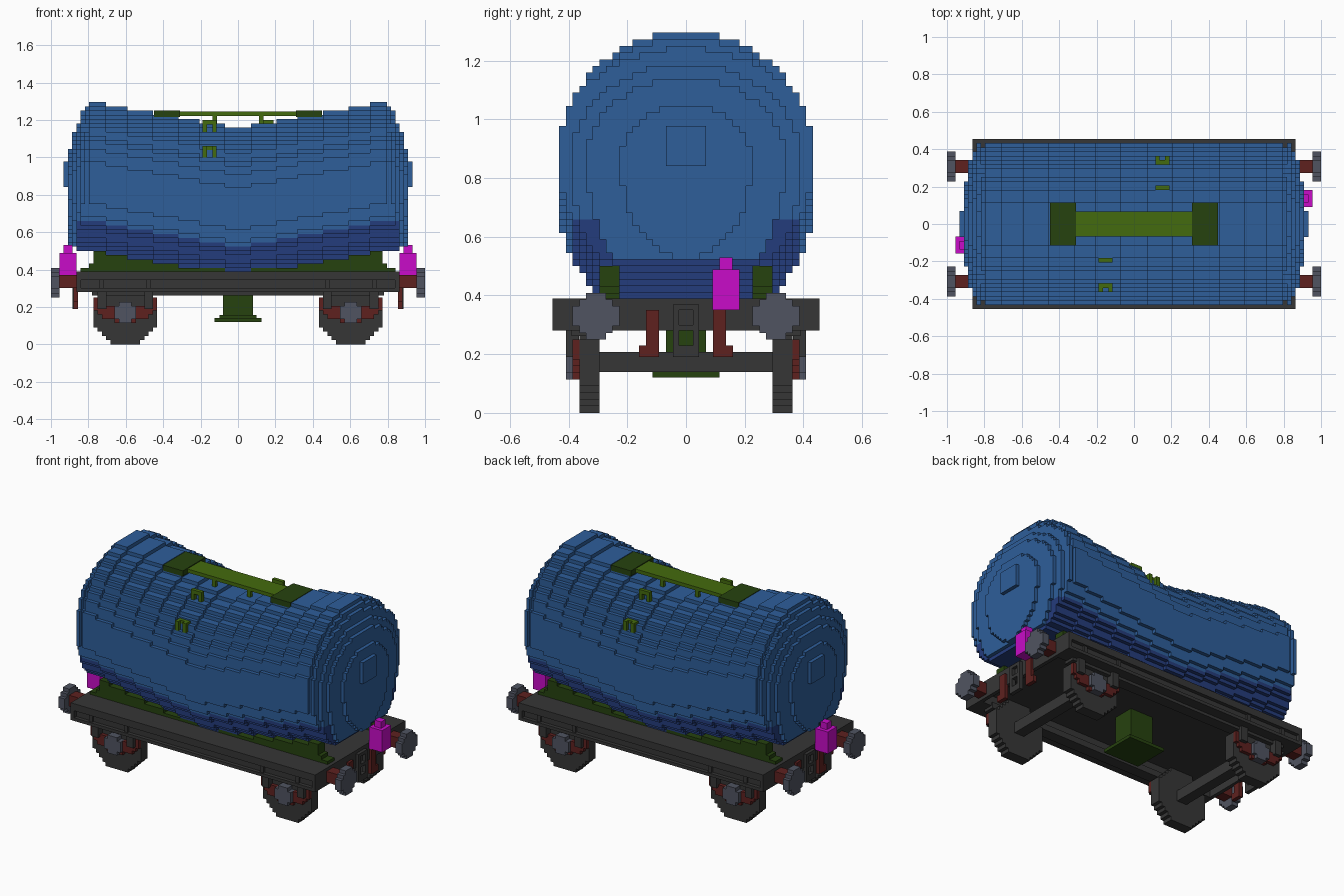
import bpy, bmesh, math

cube = bpy.data.objects.get("Cube")
if cube:
    bpy.data.objects.remove(cube, do_unlink=True)

V = 2 / 88  # edge length of one block


def material(name, rgb):
    lin = [((c / 255 + 0.055) / 1.055) ** 2.4 if c > 10 else c / 255 / 12.92 for c in rgb]
    m = bpy.data.materials.new(name)
    m.use_nodes = True
    m.diffuse_color = (*lin, 1)
    m.node_tree.nodes["Principled BSDF"].inputs["Base Color"].default_value = (*lin, 1)
    return m


BLUE = material("tank_blue", (46, 94, 154))
NAVY = material("navy_blue", (36, 60, 124))
DARK = material("charcoal", (54, 54, 54))
GREY = material("steel_grey", (80, 84, 97))
RED = material("rust_red", (94, 33, 31))
PINK = material("magenta", (200, 12, 200))
LIME = material("olive_green", (68, 107, 14))
GREEN = material("dark_green", (38, 66, 15))


def finish(name, bm, mats):
    me = bpy.data.meshes.new(name)
    bm.to_mesh(me)
    bm.free()
    for m in mats:
        me.materials.append(m)
    ob = bpy.data.objects.new(name, me)
    bpy.context.collection.objects.link(ob)
    return ob


def boxes(name, mat, *spans):
    """One object from boxes given as (x0, x1, y0, y1, z0, z1)."""
    bm = bmesh.new()
    for x0, x1, y0, y1, z0, z1 in spans:
        for v in bmesh.ops.create_cube(bm, size=1)["verts"]:
            v.co = ((x0 + x1) / 2 + v.co.x * abs(x1 - x0),
                    (y0 + y1) / 2 + v.co.y * abs(y1 - y0),
                    (z0 + z1) / 2 + v.co.z * abs(z1 - z0))
    return finish(name, bm, [mat])


def blocks(name, mats, xr, yr, zr, rule):
    """Blocky solid: rule(x, y, z) at block centres gives a material index or None."""
    cells = {}
    for i in range(*xr):
        for j in range(*yr):
            for k in range(*zr):
                m = rule(i + 0.5, j + 0.5, k + 0.5)
                if m is not None:
                    cells[i, j, k] = m
    bm = bmesh.new()
    verts = {}

    def vert(p):
        if p not in verts:
            verts[p] = bm.verts.new([c * V for c in p])
        return verts[p]

    for c, m in cells.items():
        for axis in range(3):
            for side in (0, 1):
                n = list(c)
                n[axis] += 2 * side - 1
                if tuple(n) in cells:
                    continue
                u, w = (axis + 1) % 3, (axis + 2) % 3
                quad = []
                for a, b in ((0, 0), (1, 0), (1, 1), (0, 1)):
                    p = list(c)
                    p[axis] += side
                    p[u] += a
                    p[w] += b
                    quad.append(vert(tuple(p)))
                bm.faces.new(quad if side else quad[::-1]).material_index = m
    return finish(name, bm, mats)


# Tank: stepped barrel sagging to the middle, with domed ends and navy lower sides
def sag(x):
    return -round(6 * max(0, 1 - abs(x) * V / 0.78))


DOME = {35: 18.2, 36: 16.7, 37: 14.3, 38: 12.3, 39: 8.2}


def tank_rule(x, y, z):
    s, i = sag(x), int(abs(x))
    dz = z - 38 - s
    if z < (23 if i >= 38 else 22) + s or z < 17 or math.hypot(y, dz) > 19.2:
        return None
    if i >= 40:
        return 0 if abs(y) < 3 and 37 < z < 43 else None
    if i in DOME:
        lift = dz if dz > 0 else dz * 0.55
        wide = y * 0.83 if i > 35 else y
        if math.hypot(wide, lift) > DOME[i]:
            return None
    return 1 if z < 29 + s and i < 38 else 0


blocks("tank", [BLUE, NAVY], (-41, 41), (-20, 20), (16, 58), tank_rule)


# Saddle walls carrying the tank
def saddle_rule(x, y, z):
    a = abs(x)
    top = 22 + sag(x) if a < 34 else 20 - (a - 34)
    return 0 if 10 < abs(y) < 13 and z < max(top, 18) else None


blocks("saddles", [GREEN], (-37, 37), (-14, 14), (17, 23), saddle_rule)

# Underframe
boxes("deck", DARK, (-0.86, 0.86, -0.455, 0.455, 0.345, 0.39))
for s, side in ((-1, "right"), (1, "left")):
    boxes(f"sole_bar_{side}", DARK,
          (-0.84, 0.84, s * 0.33, s * 0.432, 0.28, 0.36),
          (-0.84, 0.84, s * 0.33, s * 0.455, 0.28, 0.30),
          (-0.78, 0.78, s * 0.32, s * 0.39, 0.262, 0.30),
          *[(x - 0.012, x + 0.012, s * 0.42, s * 0.445, 0.29, 0.35) for x in (-0.73, -0.48, 0.48, 0.73)])

# Running gear
for sx, end in ((-1, "rear"), (1, "front")):
    cx = 26.5 * sx
    xr = (19, 34) if sx > 0 else (-34, -19)
    boxes(f"axle_{end}", DARK, (cx * V - 0.034, cx * V + 0.034, -0.30, 0.30, 0.14, 0.208))
    for sy, side in ((-1, "right"), (1, "left")):
        tag = f"{end}_{side}"

        def rows(a, b):
            return (a, b) if sy > 0 else (-b, -a)

        blocks(f"wheel_{tag}", [DARK], xr, rows(13, 16), (0, 15),
               lambda x, y, z: 0 if math.hypot(x - cx, z - 7.5) < 7.65 else None)
        blocks(f"axle_box_{tag}", [GREY], xr, rows(16, 18), (4, 11),
               lambda x, y, z: 0 if math.hypot(x - cx, z - 7.5) < 2.3 else None)
        blocks(f"leaf_spring_{tag}", [RED], xr, rows(16, 17), (3, 12),
               lambda x, y, z: 0 if abs(x - cx) < 7.5 and abs(z - 6.6 - 0.05 * (x - cx) ** 2) < 1.5 else None)
        boxes(f"spring_hanger_{tag}", DARK,
              *[(cx * V + d - 0.023, cx * V + d + 0.023, sy * 0.364, sy * 0.409, 0.19, 0.29)
                for d in (-0.125, 0.125)])

        # Buffers
        boxes(f"buffer_shank_{tag}", RED, (sx * 0.86, sx * 0.96, sy * 0.273, sy * 0.341, 0.30, 0.37))
        blocks(f"buffer_head_{tag}", [GREY], (42, 44) if sx > 0 else (-44, -42), rows(10, 17), (11, 18),
               lambda x, y, z: 0 if math.hypot(y - 13.5 * sy, z - 14.5) < 3.5 else None)

        # Brake hoses
        boxes(f"brake_hose_{tag}", RED,
              (sx * 0.855, sx * 0.88, sy * 0.092, sy * 0.137, 0.19, 0.35),
              (sx * 0.855, sx * 0.88, sy * 0.092, sy * 0.16, 0.19, 0.23))

    # Headstock and coupling link
    boxes(f"headstock_{end}", DARK, (sx * 0.84, sx * 0.864, -0.455, 0.455, 0.28, 0.39))
    boxes(f"coupling_{end}", DARK,
          (sx * 0.86, sx * 0.885, -0.045, -0.023, 0.19, 0.37),
          (sx * 0.86, sx * 0.885, 0.023, 0.045, 0.19, 0.37),
          *[(sx * 0.86, sx * 0.885, -0.023, 0.023, a, b)
            for a, b in ((0.19, 0.23), (0.28, 0.30), (0.35, 0.37))])

    # Tail lamp
    y0 = 0.091 if sx > 0 else -0.159
    boxes(f"lamp_{end}", PINK,
          (sx * 0.864, sx * 0.955, y0, y0 + 0.091, 0.35, 0.489),
          (sx * 0.886, sx * 0.932, y0 + 0.023, y0 + 0.068, 0.489, 0.53))

# Discharge pipe under the frame
boxes("outlet", GREEN,
      (-0.08, 0.08, -0.068, 0.068, 0.155, 0.35),
      (-0.10, 0.10, -0.09, 0.09, 0.136, 0.158),
      (-0.125, 0.125, -0.114, 0.114, 0.12, 0.14))

# Roof walkway
boxes("walkway", LIME, (-0.31, 0.31, -0.068, 0.068, 1.222, 1.245))
for s, end in ((-1, "rear"), (1, "front")):
    boxes(f"walkway_pad_{end}", GREEN, (s * 0.31, s * 0.45, -0.114, 0.114, 1.215, 1.25))
    boxes(f"walkway_post_{end}", LIME,
          (s * 0.112, s * 0.135, -0.068, -0.045, 1.15, 1.23),
          (s * 0.112, s * 0.135, 0.045, 0.068, 1.15, 1.23))

    # Climbing steps, one pair on each side
    a, b = s * 0.114, s * 0.19
    legs = ((a, a + s * 0.023), (b - s * 0.023, b))
    boxes(f"upper_step_{end}", LIME,
          (a, b, s * 0.182, s * 0.205, 1.175, 1.20),
          *[(p, q, s * 0.182, s * 0.205, 1.12, 1.20) for p, q in legs])
    boxes(f"lower_step_{end}", LIME,
          (a, b, s * 0.295, s * 0.341, 1.04, 1.06),
          *[(p, q, s * 0.295, s * 0.364, 1.00, 1.06) for p, q in legs])
